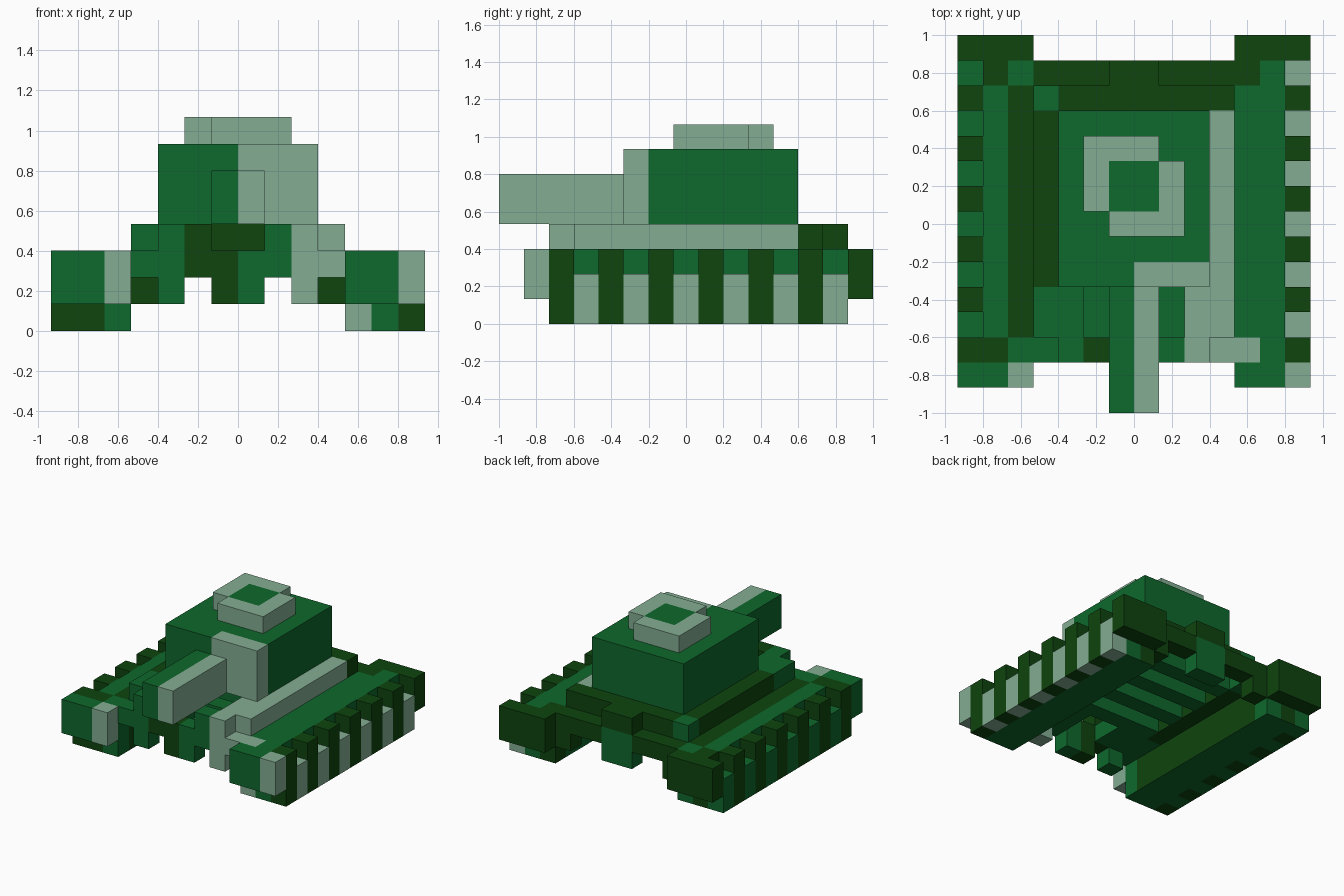
import bpy, bmesh

if "Cube" in bpy.data.objects:
    bpy.data.objects.remove(bpy.data.objects["Cube"])

U = 2 / 15            # one block; x runs -7..7, y 0..15, z 0..8 in blocks
D, G, L = 0, 1, 2     # dark, mid and light green


def material(name, rgb):
    m = bpy.data.materials.new(name)
    m.diffuse_color = (*rgb, 1)
    m.use_nodes = True
    m.node_tree.nodes["Principled BSDF"].inputs["Base Color"].default_value = m.diffuse_color
    return m


MATS = [material("dark_green", (0.0044, 0.058, 0.0044)),
        material("mid_green", (0.0044, 0.138, 0.025)),
        material("light_green", (0.231, 0.423, 0.296))]

cells = {}            # block position -> (part, colour)


def fill(part, col, x0, x1, y0, y1, z0, z1):
    for x in range(x0, x1):
        for y in range(y0, y1):
            for z in range(z0, z1):
                cells[x, y, z] = (part, col)


# Tracks: main run, wheel-guard ends and alternating tread teeth
fill("left_track", G, -6, -5, 3, 13, 0, 3)
fill("left_track", D, -5, -4, 3, 13, 0, 3)
fill("left_track", D, -7, -5, 2, 3, 0, 3)
fill("left_track", G, -5, -4, 2, 3, 0, 3)
fill("left_track", D, -6, -5, 13, 14, 0, 3)
fill("left_track", G, -5, -4, 13, 14, 0, 3)
fill("left_track", G, -7, -5, 1, 2, 1, 3)
fill("left_track", L, -5, -4, 1, 2, 1, 3)
fill("right_track", G, 4, 6, 2, 14, 0, 3)
fill("right_track", L, 4, 5, 2, 3, 0, 3)
fill("right_track", D, 4, 5, 13, 14, 0, 3)
fill("right_track", G, 4, 6, 1, 2, 1, 3)
fill("right_track", L, 6, 7, 1, 2, 1, 3)
for part, x, low in (("left_track", -7, G), ("right_track", 6, L)):
    for y in range(2, 14, 2):
        fill(part, D, x, x + 1, y, y + 1, 0, 3)
        fill(part, low, x, x + 1, y + 1, y + 2, 0, 2)
fill("left_track", D, -7, -4, 14, 15, 1, 3)
fill("right_track", D, 4, 7, 14, 15, 1, 3)

# Hull: side rails
fill("hull", D, -4, -3, 5, 12, 2, 4)
fill("hull", G, -4, -2, 3, 5, 2, 4)
fill("hull", G, -4, -3, 12, 13, 2, 4)
fill("hull", L, 3, 4, 3, 12, 2, 4)
fill("hull", L, 2, 4, 3, 5, 2, 4)
# Hull: underside cross bars
for y in (5, 7, 9, 11):
    fill("hull", G, -3, 3, y, y + 1, 2, 3)
for x in (-2, 1):
    fill("hull", G, x, x + 1, 3, 5, 2, 3)

# Hull front: bumper and hanging posts
fill("front_bumper", G, -4, -3, 2, 3, 2, 3)
fill("front_bumper", G, -3, -2, 2, 3, 1, 4)
fill("front_bumper", D, -2, -1, 2, 3, 2, 4)
fill("front_bumper", D, -1, 0, 2, 3, 1, 3)
fill("front_bumper", G, 0, 1, 2, 3, 1, 3)
fill("front_bumper", G, 1, 2, 2, 3, 2, 4)
fill("front_bumper", L, 2, 3, 2, 3, 1, 4)
fill("front_bumper", L, 3, 4, 2, 3, 2, 3)

# Hull back: stepped bumper
fill("back_bumper", D, -3, 4, 12, 13, 3, 4)
fill("back_bumper", D, -4, 4, 13, 14, 2, 3)
fill("back_bumper", D, -4, -3, 13, 14, 1, 2)
fill("back_bumper", D, 3, 4, 13, 14, 1, 2)
fill("back_bumper", G, -1, 1, 13, 14, 1, 3)
fill("back_bumper", D, -1, 1, 13, 14, 3, 4)

# Turret, gun barrel and hatch
fill("turret", G, -3, 3, 5, 12, 4, 7)
fill("turret", L, 0, 3, 5, 6, 4, 7)
fill("barrel", G, -1, 0, 0, 5, 4, 6)
fill("barrel", L, 0, 1, 0, 5, 4, 6)
fill("hatch", L, -2, 1, 10, 11, 7, 8)
fill("hatch", L, -2, -1, 8, 10, 7, 8)
fill("hatch", L, 1, 2, 7, 10, 7, 8)
fill("hatch", L, -1, 2, 7, 8, 7, 8)
fill("hatch", G, -1, 1, 8, 10, 7, 8)


def build(part):
    """Make one object from a part's blocks, keeping only the outside faces."""
    bm = bmesh.new()
    verts = {}

    def vert(p):
        if p not in verts:
            verts[p] = bm.verts.new((p[0] * U, p[1] * U - 1, p[2] * U))
        return verts[p]

    for c, (name, col) in cells.items():
        if name != part:
            continue
        for a in range(3):
            b, d = (a + 1) % 3, (a + 2) % 3
            for s in (0, 1):
                n = list(c)
                n[a] += 2 * s - 1
                if tuple(n) in cells:
                    continue
                quad = []
                for i, j in ((0, 0), (1, 0), (1, 1), (0, 1)):
                    p = list(c)
                    p[a] += s
                    p[b] += i
                    p[d] += j
                    quad.append(vert(tuple(p)))
                f = bm.faces.new(quad if s else quad[::-1])
                # track soles are mid green inside the teeth
                sole = a == 2 and n[2] < 0 and -6 <= c[0] < 6
                f.material_index = G if sole else col
    me = bpy.data.meshes.new(part)
    bm.to_mesh(me)
    bm.free()
    for m in MATS:
        me.materials.append(m)
    bpy.context.collection.objects.link(bpy.data.objects.new(part, me))


for part in sorted({v[0] for v in cells.values()}):
    build(part)
